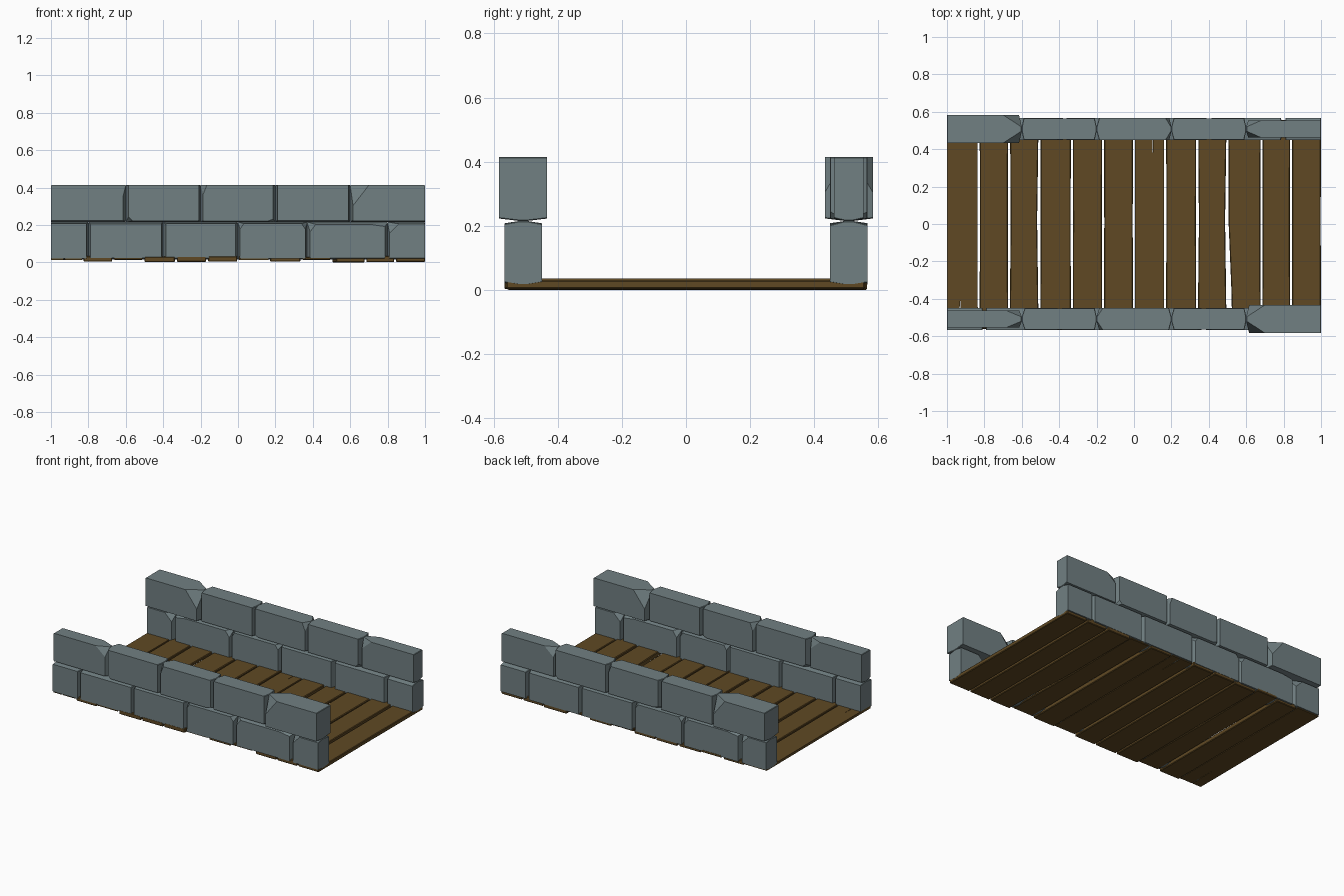
import bpy, bmesh, math, random
from mathutils import Matrix

if "Cube" in bpy.data.objects:
    bpy.data.objects.remove(bpy.data.objects["Cube"])
random.seed(4)


def material(name, rgb):
    m = bpy.data.materials.new(name)
    m.diffuse_color = (*rgb, 1)
    m.use_nodes = True
    m.node_tree.nodes["Principled BSDF"].inputs["Base Color"].default_value = m.diffuse_color
    return m


STONE = material("grey_stone", (0.165, 0.215, 0.225))
WOOD = material("brown_wood", (0.115, 0.066, 0.017))


def finish(bm, name, mat):
    bmesh.ops.remove_doubles(bm, verts=bm.verts, dist=0.0002)
    bmesh.ops.recalc_face_normals(bm, faces=bm.faces)
    me = bpy.data.meshes.new(name)
    bm.to_mesh(me)
    bm.free()
    me.materials.append(mat)
    ob = bpy.data.objects.new(name, me)
    bpy.context.collection.objects.link(ob)
    return ob


def outline(x0, x1, z0, z1, chips):
    """Rectangle in x, z whose corners (bl, br, tr, tl) are cut by (dx, dz)."""
    bl, br, tr, tl = chips
    return [(x0, z0 + bl[1]), (x0 + bl[0], z0), (x1 - br[0], z0), (x1, z0 + br[1]),
            (x1, z1 - tr[1]), (x1 - tr[0], z1), (x0 + tl[0], z1), (x0, z1 - tl[1])]


def block(name, x0, x1, z0, z1, half, cuts, top_flat, turn):
    """Stone block: broad faces shrink away from the joints, so joints are V grooves."""
    j = lambda a: a * random.uniform(0.75, 1.35)
    small = (0.003, 0.003)
    left = 0 if x0 <= -0.99 else j(0.012)
    right = 0 if x1 >= 0.99 else j(0.012)
    top = 0 if top_flat else j(0.009)
    chips = [cuts.get(k, small) for k in ("bl", "br", "tr", "tl")]
    core = outline(x0, x1, z0, z1, [small] * 4)
    face = outline(x0 + left, x1 - right, z0 + j(0.007), z1 - top, chips)
    bm = bmesh.new()
    rings = []
    for y, pts in ((-half, face), (-0.012, core), (0.012, core), (half, face)):
        rings.append([bm.verts.new((x, y - 0.508, z)) for x, z in pts])
    for a, b in zip(rings, rings[1:]):
        for i in range(8):
            k = (i + 1) % 8
            bm.faces.new((a[i], a[k], b[k], b[i]))
    bm.faces.new(rings[0])
    bm.faces.new(rings[-1])
    bm.transform(Matrix.Rotation(turn, 4, 'Z'))
    finish(bm, name, STONE)


# Two stone walls: the back one is the front one turned half way round
LOWER = [-1, -0.8, -0.4, 0, 0.37, 0.8, 1]
UPPER = [-1, -0.6, -0.2, 0.2, 0.6, 1]
UPPER_HALF = [0.046, 0.057, 0.058, 0.057, 0.075]
LOWER_CUTS = {3: {"tr": (0.02, 0.03), "tl": (0.02, 0.03)},
              4: {"tl": (0.03, 0.04), "tr": (0.08, 0.012)},
              5: {"tl": (0.05, 0.05)}}
UPPER_CUTS = {0: {"tr": (0.07, 0.06)}, 2: {"tl": (0.02, 0.05), "br": (0.03, 0.01)},
              1: {"bl": (0.02, 0.02)}, 4: {"tl": (0.085, 0.11)}}
for side, turn in (("front", 0), ("back", math.pi)):
    for i in range(6):
        block(f"{side}_lower_block_{i + 1}", LOWER[i], LOWER[i + 1], 0.015, 0.215,
              0.058, LOWER_CUTS.get(i, {}), False, turn)
    for i in range(5):
        block(f"{side}_upper_block_{i + 1}", UPPER[i], UPPER[i + 1], 0.215, 0.414,
              UPPER_HALF[i], UPPER_CUTS.get(i, {}), True, turn)

# Plank floor, with slightly uneven ends and edges
SEAMS = [-1.005, -0.83, -0.668, -0.505, -0.332, -0.165, 0, 0.167, 0.338, 0.5, 0.682, 0.84, 1.005]
LOW = {1: 0.004, 3: 0.002, 4: 0.003, 5: 0.004, 7: 0.004, 9: 0, 10: 0.001, 11: 0.003}
SPLITS = {0: (-0.93, -0.36), 6: (0.1, 0.37)}   # cracked plank ends: x, inner y
for i in range(12):
    a, b = SEAMS[i] + 0.005, SEAMS[i + 1] - 0.005
    y0, y1 = -random.uniform(0.556, 0.567), random.uniform(0.556, 0.567)
    nick = 0.02 if i == 9 else 0.0
    bow = 0.008 if i in (2, 8) else 0.002
    front, back = [(a + nick, y0), (b, y0)], [(b, y1), (a, y1)]
    if i in SPLITS:
        x, y = SPLITS[i]
        if y < 0:
            front[1:1] = [(x - 0.004, y0), (x, y), (x + 0.004, y0)]
        else:
            back[1:1] = [(x + 0.004, y1), (x, y), (x - 0.004, y1)]
    pts = front + [(b - bow, 0.02)] + back + [(a + bow * 0.5, 0), (a + nick * 0.8, -0.36)]
    z0, z1 = LOW.get(i, 0.014), random.uniform(0.03, 0.035)
    bm = bmesh.new()
    face = bm.faces.new([bm.verts.new((x, y, z0)) for x, y in pts])
    up = bmesh.ops.extrude_face_region(bm, geom=[face], use_keep_orig=True)
    for v in up["geom"]:
        if isinstance(v, bmesh.types.BMVert):
            v.co.z = z1
    ob = finish(bm, f"plank_{i + 1}", WOOD)
    if i not in SPLITS:
        bev = ob.modifiers.new("worn_edges", 'BEVEL')
        bev.width, bev.segments, bev.limit_method = 0.004, 1, 'ANGLE'
        bev.angle_limit = math.radians(40)
